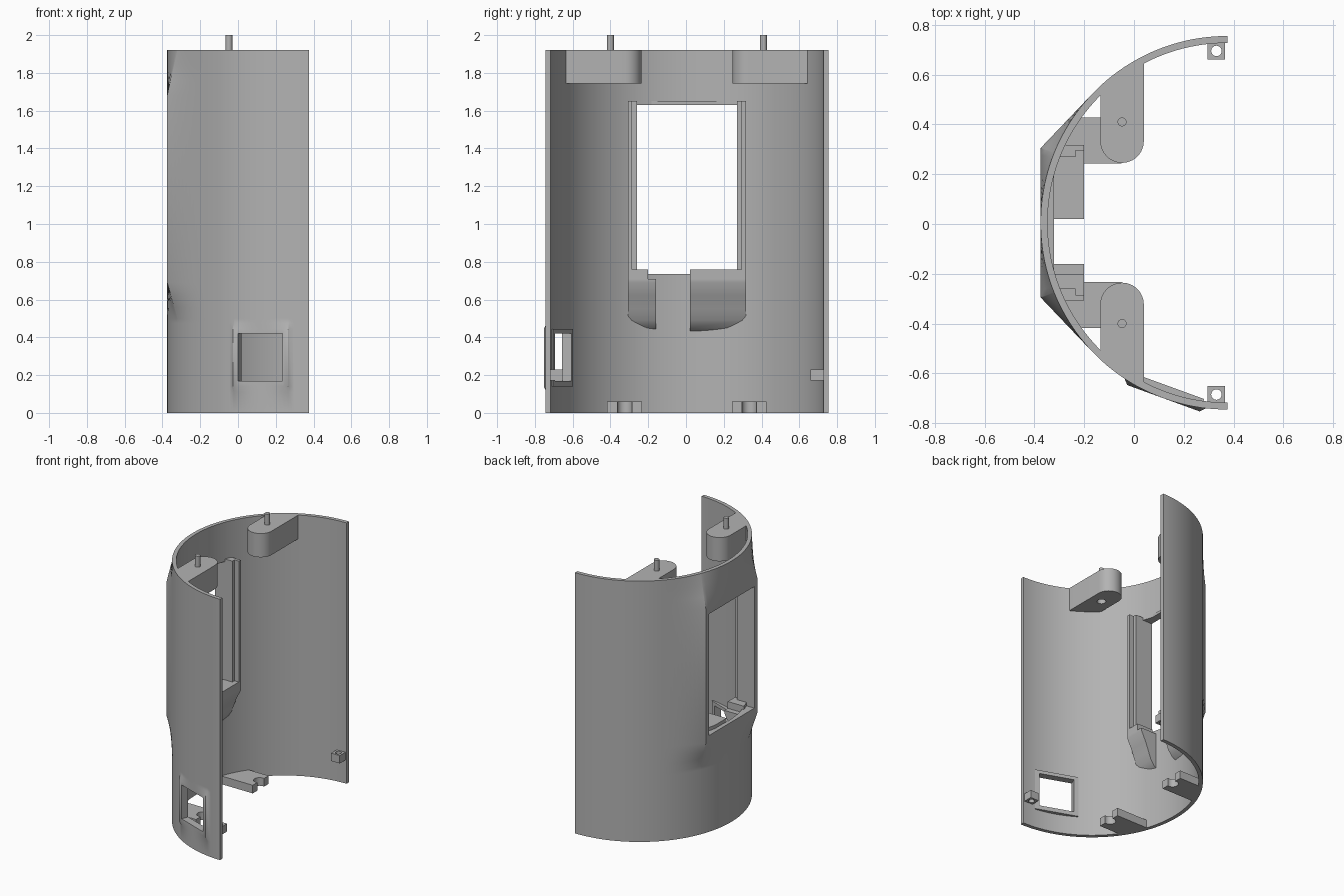
import bpy, bmesh
from math import pi, sin, cos, atan, radians, degrees
from mathutils import Matrix, Vector

cube = bpy.data.objects.get("Cube")
if cube:
    bpy.data.objects.remove(cube, do_unlink=True)

CX, CY, R, R_IN, TOP = 0.375, 0.005, 0.75, 0.722, 1.92
PORT = radians(-70)          # direction of the small front opening

grey = bpy.data.materials.new("plain grey")
grey.use_nodes = True
grey.diffuse_color = (0.45, 0.45, 0.45, 1)
grey.node_tree.nodes["Principled BSDF"].inputs["Base Color"].default_value = (0.45, 0.45, 0.45, 1)


def make(name, bm):
    bmesh.ops.recalc_face_normals(bm, faces=bm.faces)
    me = bpy.data.meshes.new(name)
    bm.to_mesh(me)
    bm.free()
    me.materials.append(grey)
    ob = bpy.data.objects.new(name, me)
    bpy.context.collection.objects.link(ob)
    return ob


def box(name, x0, x1, y0, y1, z0, z1, turn=None):
    bm = bmesh.new()
    size = Matrix.Diagonal((x1 - x0, y1 - y0, z1 - z0, 1))
    move = Matrix.Translation(((x0 + x1) / 2, (y0 + y1) / 2, (z0 + z1) / 2))
    bmesh.ops.create_cube(bm, size=1, matrix=(turn or Matrix()) @ move @ size)
    return make(name, bm)


def rod(name, x, y, r, z0, z1, sides=24):
    bm = bmesh.new()
    bmesh.ops.create_cone(bm, cap_ends=True, segments=sides, radius1=r, radius2=r,
                          depth=z1 - z0, matrix=Matrix.Translation((x, y, (z0 + z1) / 2)))
    return make(name, bm)


def prism(name, points, shift):
    bm = bmesh.new()
    face = bm.faces.new([bm.verts.new(p) for p in points])
    out = bmesh.ops.extrude_face_region(bm, geom=[face])
    verts = [v for v in out["geom"] if isinstance(v, bmesh.types.BMVert)]
    bmesh.ops.translate(bm, verts=verts, vec=shift)
    return make(name, bm)


def boolean(ob, tool, operation="DIFFERENCE", keep=False):
    mod = ob.modifiers.new("cut", "BOOLEAN")
    mod.object, mod.operation, mod.solver = tool, operation, "EXACT"
    bpy.context.view_layer.objects.active = ob
    bpy.ops.object.modifier_apply(modifier=mod.name)
    if not keep:
        bpy.data.objects.remove(tool, do_unlink=True)
    return ob


def ramp(z, a, b, c, d):
    """Zero outside a..d, one between b and c."""
    return max(0, min(1, (z - a) / (b - a), (d - z) / (d - c)))


BACK, SIDE = atan(0.3 / R), atan(0.155 / R)


def outer(t, z):
    """Outer radius with the flat back pad and the flat port surround."""
    r, d = R, abs(t)
    if d < 2 * BACK:
        flat = R / cos(d if d < BACK else 2 * BACK - d)
        r += (flat - R) * ramp(z, 0.5, 0.69, 1.68, TOP)
    d = abs(t - PORT)
    if d < SIDE + 0.03:
        flat = R / cos(min(d, SIDE))
        fade = min(1, (SIDE + 0.03 - d) / 0.03)
        r += (flat - R) * fade * ramp(z, 0.11, 0.14, 0.445, 0.475)
    return r


# Curved half-round shell
angles = [radians(a) for a in range(-90, 91, 2)]
angles += [-BACK, BACK, PORT - SIDE, PORT + SIDE, PORT - SIDE - 0.03, PORT + SIDE + 0.03]
angles.sort()
levels = [0, 0.11, 0.14, 0.445, 0.475, 0.5, 0.56, 0.62, 0.69, 1.68, 1.76, 1.84, TOP]
bm = bmesh.new()


def ring_vert(r, t, z):
    return bm.verts.new((CX - r * cos(t), CY + r * sin(t), z))


out = [[ring_vert(outer(t, z), t, z) for t in angles] for z in levels]
inn = [[ring_vert(R_IN, t, z) for t in angles] for z in levels]
last = len(angles) - 1
for k in range(len(levels) - 1):
    for g in (out, inn):
        for i in range(last):
            bm.faces.new((g[k][i], g[k][i + 1], g[k + 1][i + 1], g[k + 1][i]))
    for i in (0, last):
        bm.faces.new((out[k][i], inn[k][i], inn[k + 1][i], out[k + 1][i]))
for k in (0, -1):
    for i in range(last):
        bm.faces.new((out[k][i], out[k][i + 1], inn[k][i + 1], inn[k][i]))
shell = make("curved_shell", bm)

# Openings; the turned frame has x pointing outward at the port
turn = Matrix.Translation((CX, CY, 0)) @ Matrix.Rotation(pi - PORT, 4, "Z")
boolean(shell, box("cutter", -0.6, -0.2, CY - 0.265, CY + 0.265, 0.735, 1.63))
boolean(shell, box("cutter", 0.6, 0.9, -0.125, 0.125, 0.17, 0.42, turn))
port_frame = box("port_inner_frame", 0.697, 0.735, -0.155, 0.155, 0.14, 0.445, turn)
boolean(port_frame, box("cutter", 0.6, 0.9, -0.125, 0.125, 0.17, 0.42, turn))

# Helper that trims fittings to the inside of the shell wall
bound = rod("trim_helper", CX, CY, 0.735, -1, 3, 180)
bound.hide_render = True


def fit(ob):
    return boolean(ob, bound, "INTERSECT", keep=True)


# Window sill, header and supports
fit(box("window_header", -0.4, -0.322, CY - 0.19, CY + 0.19, 1.63, 1.65))
curve = [(-0.2, 0.71), (-0.2, 0.69), (-0.235, 0.62), (-0.262, 0.55), (-0.285, 0.49),
         (-0.315, 0.45), (-0.37, 0.42), (-0.37, 0.71)]
for name, y0, y1, step in (("left", 0.02, 0.318, 0.02), ("right", -0.308, -0.16, -0.2)):
    fit(prism(name + "_sill_support", [(x, y0, z) for x, z in curve], Vector((0, y1 - y0, 0))))
    ledge = (step, y1) if name == "left" else (y0, step)
    fit(box(name + "_sill_ledge", -0.345, -0.2, *ledge, 0.70, 0.76))


def span(s, a, b):
    """A y range on side s of the middle."""
    return sorted((CY + s * a, CY + s * b))


for s, side in ((1, "left"), (-1, "right")):
    # Window side rails with a stepped inner edge
    fit(box(side + "_rail", -0.4, -0.2, *span(s, 0.29, 0.313), 0.70, 1.65))
    fit(box(side + "_rail_lip", -0.4, -0.235, *span(s, 0.265, 0.295), 0.70, 1.65))

    # Upper mounting lug with rounded end, socket and pin
    px, py = -0.048, CY + s * 0.405
    arc = [radians(a) for a in range(0, 181, 10)]
    shape = [(px + 0.0875 * cos(a), CY + s * (0.328 - 0.0875 * sin(a)), 1.745) for a in arc]
    shape += [(px - 0.0875, CY + s * 0.9, 1.745), (px + 0.0875, CY + s * 0.9, 1.745)]
    lug = fit(prism(side + "_upper_lug", shape, Vector((0, 0, TOP - 1.745))))
    boolean(lug, rod("cutter", px, py, 0.03, 1.7, 1.84))
    rod(side + "_pin", px, py, 0.018, 1.9, 2.0)

    # Lower lug with a rounded notch in its end
    foot = fit(box(side + "_lower_lug", -0.5, -0.05, *span(s, 0.238, 0.422), 0, 0.06))
    boolean(foot, rod("cutter", -0.06, CY + s * 0.33, 0.04, -0.1, 0.2))

    # Small drilled clip block near the shell edge
    clip = box(side + "_clip_block", 0.296, 0.366, *span(s, 0.655, 0.73), 0.172, 0.23)
    boolean(clip, rod("cutter", 0.331, CY + s * 0.69, 0.021, 0.1, 0.3))

bpy.data.objects.remove(bound, do_unlink=True)

# Smooth curved walls, sharp edges kept
bpy.ops.object.select_all(action="DESELECT")
for ob in bpy.context.collection.objects:
    if ob.type == "MESH" and grey.name in ob.data.materials:
        ob.select_set(True)
        bpy.context.view_layer.objects.active = ob
bpy.ops.object.shade_smooth_by_angle(angle=radians(28))
